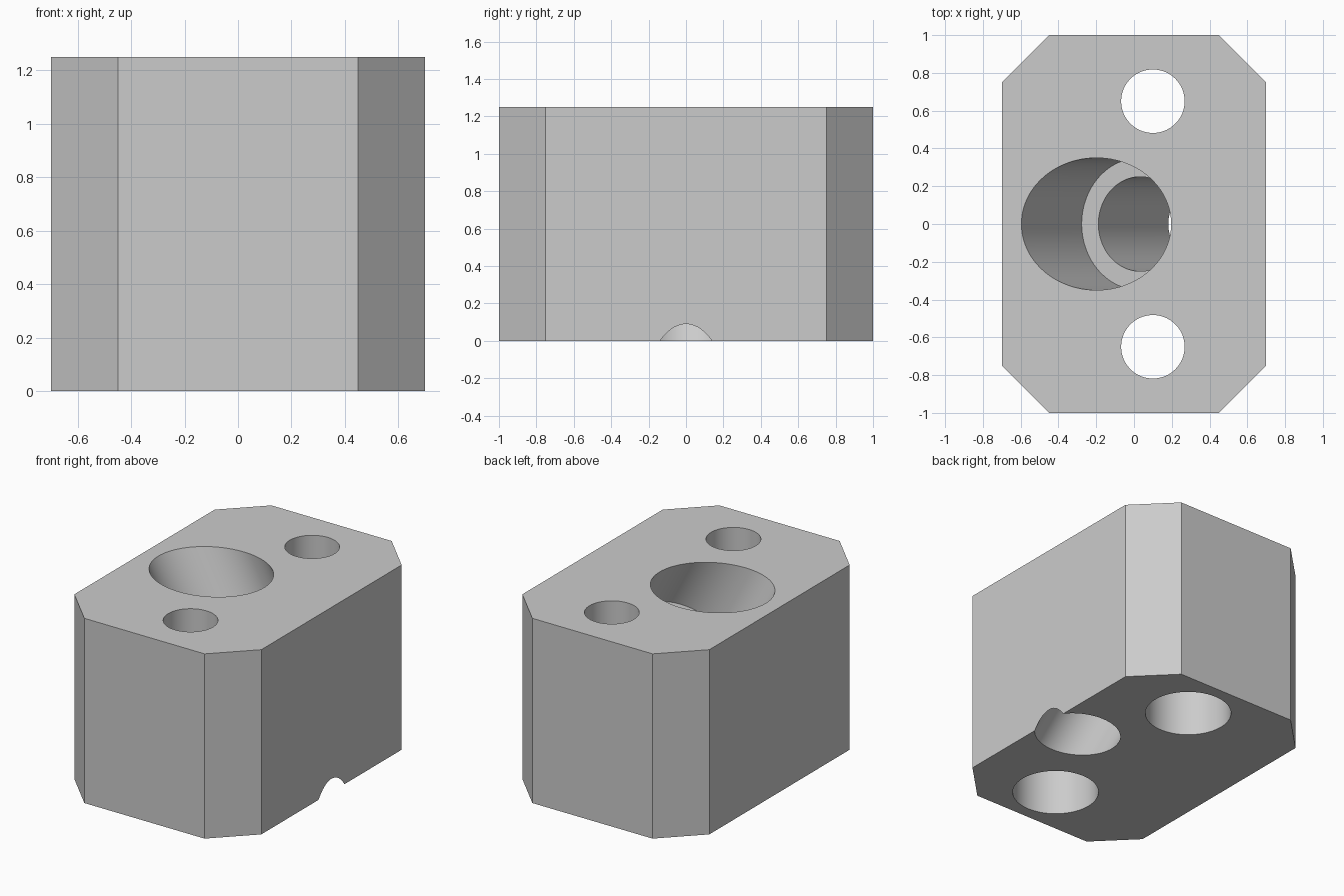
import bpy
import bmesh
import math

SEGMENTS = 96
HEIGHT = 1.25

if "Cube" in bpy.data.objects:
    bpy.data.objects.remove(bpy.data.objects["Cube"], do_unlink=True)

grey = bpy.data.materials.new("plain grey")
grey.use_nodes = True
grey.diffuse_color = (0.6, 0.6, 0.6, 1)
grey.node_tree.nodes["Principled BSDF"].inputs["Base Color"].default_value = (0.6, 0.6, 0.6, 1)


def add_object(name, bm):
    bmesh.ops.recalc_face_normals(bm, faces=bm.faces)
    mesh = bpy.data.meshes.new(name)
    bm.to_mesh(mesh)
    bm.free()
    mesh.materials.append(grey)
    obj = bpy.data.objects.new(name, mesh)
    bpy.context.collection.objects.link(obj)
    return obj


def stepped_cutter(name, steps, location, tilt=0):
    """Round solid through (radius, height) steps along its own axis."""
    bm = bmesh.new()
    rings = []
    for radius, z in steps:
        angles = [math.tau * i / SEGMENTS for i in range(SEGMENTS)]
        rings.append([bm.verts.new((radius * math.cos(a), radius * math.sin(a), z)) for a in angles])
    for low, high in zip(rings, rings[1:]):
        for i in range(SEGMENTS):
            j = (i + 1) % SEGMENTS
            bm.faces.new((low[i], low[j], high[j], high[i]))
    bm.faces.new(rings[0])
    bm.faces.new(rings[-1])
    obj = add_object(name, bm)
    obj.location = location
    obj.rotation_euler.y = math.radians(tilt)
    obj.hide_render = True
    return obj


# Block with chamfered vertical corners
bm = bmesh.new()
outline = [(0.7, -0.75), (0.7, 0.75), (0.45, 1), (-0.45, 1),
           (-0.7, 0.75), (-0.7, -0.75), (-0.45, -1), (0.45, -1)]
base = bm.faces.new([bm.verts.new((x, y, 0)) for x, y in outline])
extruded = bmesh.ops.extrude_face_region(bm, geom=[base], use_keep_orig=True)
top_verts = [g for g in extruded["geom"] if isinstance(g, bmesh.types.BMVert)]
bmesh.ops.translate(bm, verts=top_verts, vec=(0, 0, HEIGHT))
block = add_object("bored_block", bm)

# Tilted stepped bore, and two screw holes counterbored from below
cutters = [stepped_cutter("tilted_bore_cutter",
                          [(0.25, -1.5), (0.25, 0), (0.35, 0), (0.35, 1.2)],
                          (0.032, 0, 0.814), -28)]
for side, y in (("front", -0.65), ("back", 0.65)):
    cutters.append(stepped_cutter(side + "_screw_hole_cutter",
                                  [(0.27, -0.2), (0.27, 0.6), (0.168, 0.6), (0.168, 1.5)],
                                  (0.1, y, 0)))

bpy.context.view_layer.update()
bpy.ops.object.select_all(action="DESELECT")
block.select_set(True)
bpy.context.view_layer.objects.active = block
for cutter in cutters:
    cut = block.modifiers.new(cutter.name, "BOOLEAN")
    cut.operation = "DIFFERENCE"
    cut.solver = "EXACT"
    cut.object = cutter
    bpy.ops.object.modifier_apply(modifier=cut.name)
    bpy.data.objects.remove(cutter, do_unlink=True)

# Smooth bore walls, crisp edges
bpy.ops.object.shade_smooth_by_angle(angle=math.radians(25))
